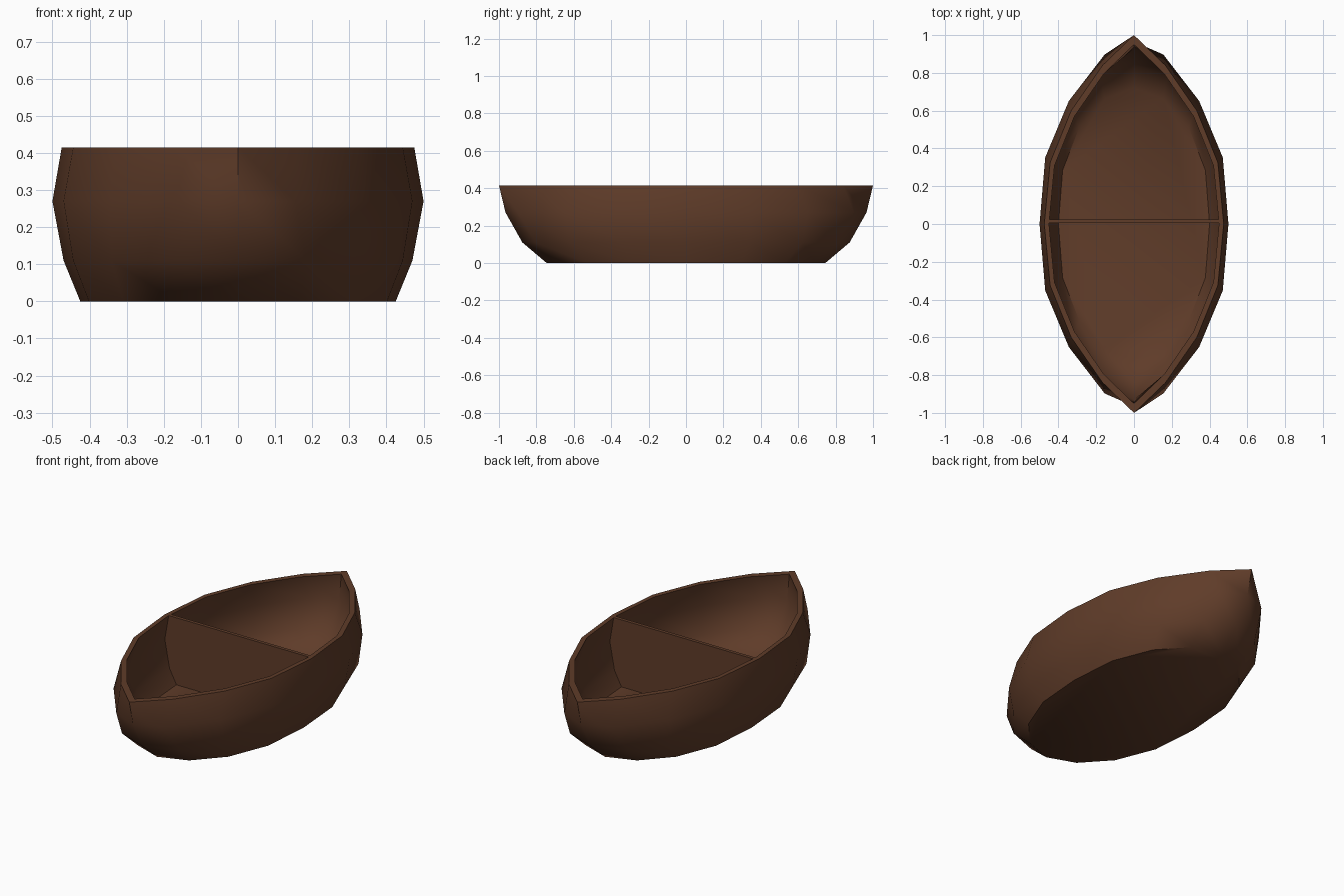
import bpy, bmesh, math

if "Cube" in bpy.data.objects:
    bpy.data.objects.remove(bpy.data.objects["Cube"])

mat = bpy.data.materials.new("brown_wood")
mat.diffuse_color = (0.115, 0.045, 0.022, 1)
mat.use_nodes = True
mat.node_tree.nodes["Principled BSDF"].inputs["Base Color"].default_value = mat.diffuse_color

# Quarter outlines (bow tip -> widest point) as fractions of half width / half length
ROUND = [(0, 1), (0.39, 0.92), (0.725, 0.71), (0.945, 0.395), (1, 0)]
MID = [(0, 1), (0.31, 0.93), (0.69, 0.675), (0.94, 0.365), (1, 0)]
POINTED = [(0, 1), (0.35, 0.84), (0.70, 0.60), (0.935, 0.325), (1, 0)]

# Outer and inner levels: z, half width, half length, outline
OUTER = [(0, 0.425, 0.745, ROUND), (0.11, 0.47, 0.875, ROUND),
         (0.27, 0.50, 0.965, MID), (0.415, 0.475, 1.0, POINTED)]
INNER = [(0.415, 0.45, 0.95, POINTED), (0.27, 0.475, 0.93, MID),
         (0.11, 0.445, 0.845, ROUND), (0.025, 0.40, 0.72, ROUND)]


def ring(bm, level):
    """Closed 16-point ring mirrored from a quarter outline."""
    z, hx, hy, quarter = level
    right = quarter + [(x, -y) for x, y in quarter[-2::-1]]
    full = right + [(-x, y) for x, y in right[-2:0:-1]]
    return [bm.verts.new((x * hx, y * hy, z)) for x, y in full]


def finish(name, bm, angle=None):
    bmesh.ops.recalc_face_normals(bm, faces=bm.faces)
    mesh = bpy.data.meshes.new(name)
    bm.to_mesh(mesh)
    bm.free()
    mesh.materials.append(mat)
    obj = bpy.data.objects.new(name, mesh)
    bpy.context.collection.objects.link(obj)
    if angle:
        bpy.ops.object.select_all(action='DESELECT')
        obj.select_set(True)
        bpy.context.view_layer.objects.active = obj
        bpy.ops.object.shade_smooth_by_angle(angle=math.radians(angle))
    return obj


# Hull: outer skin, flat rim, inner skin, floor
bm = bmesh.new()
rings = [ring(bm, lv) for lv in OUTER + INNER]
for a, b in zip(rings, rings[1:]):
    n = len(a)
    for i in range(n):
        j = (i + 1) % n
        bm.faces.new((a[i], a[j], b[j], b[i]))
bm.faces.new(rings[0])
bm.faces.new(rings[-1])
finish("hull", bm, 50)

# Bulkhead dividing the boat, following the inner hull section
bm = bmesh.new()
right = [(lv[1] + 0.003, lv[0]) for lv in INNER]
section = right + [(-x, z) for x, z in reversed(right)]
face = bm.faces.new([bm.verts.new((x, 0.005, z)) for x, z in section])
ext = bmesh.ops.extrude_face_region(bm, geom=[face], use_keep_orig=True)
new = [v for v in ext["geom"] if isinstance(v, bmesh.types.BMVert)]
bmesh.ops.translate(bm, verts=new, vec=(0, 0.02, 0))
finish("bulkhead", bm)
